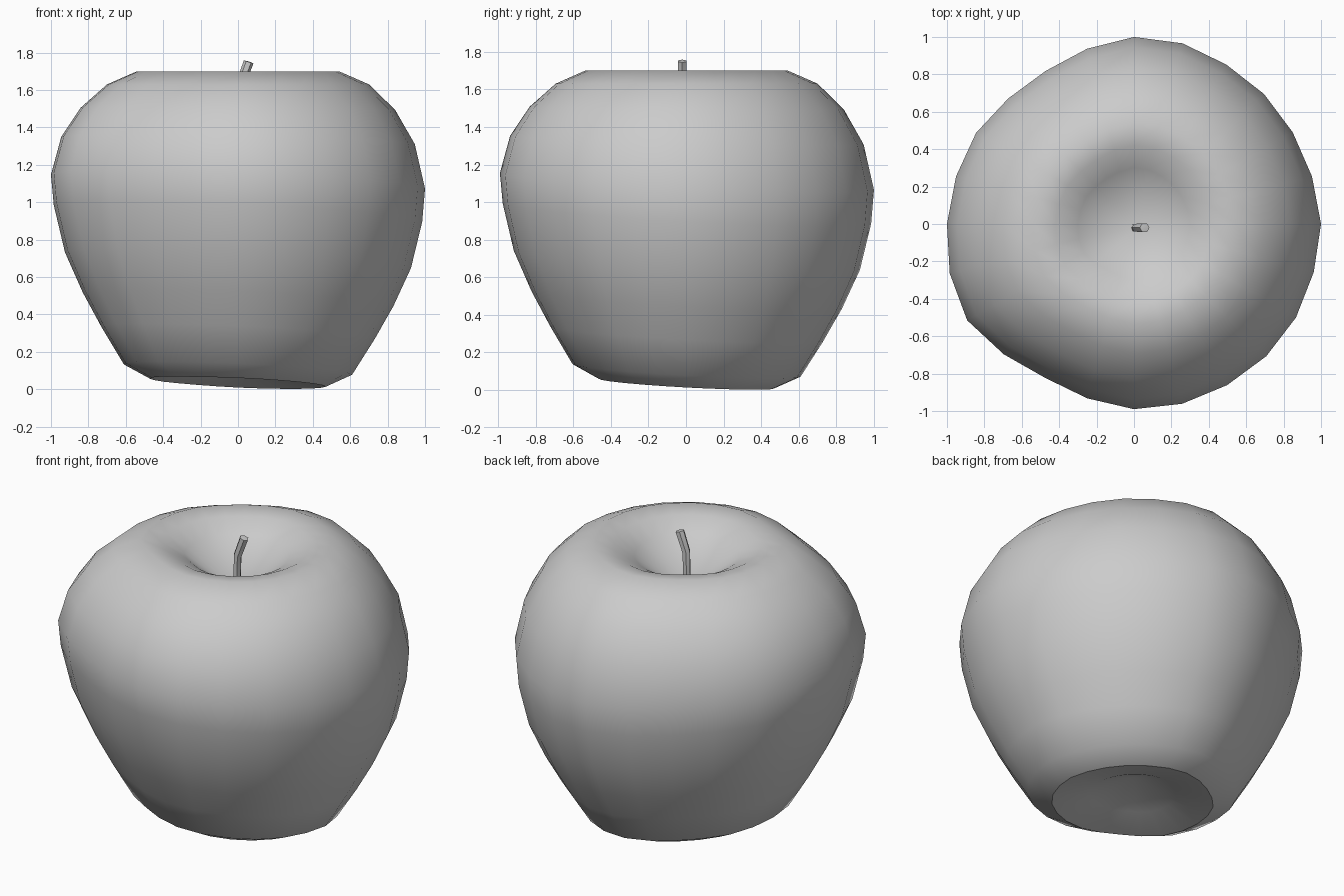
import bpy
import bmesh
from math import cos, sin, tau, radians

cube = bpy.data.objects.get("Cube")
if cube:
    bpy.data.objects.remove(cube, do_unlink=True)

grey = bpy.data.materials.new("plain grey")
grey.use_nodes = True
grey.diffuse_color = (0.6, 0.6, 0.6, 1)
grey.node_tree.nodes["Principled BSDF"].inputs["Base Color"].default_value = grey.diffuse_color


def loft(name, rings, low_tip, high_tip, smooth_angle):
    """Skin a stack of point rings, closed by a fan at each end."""
    bm = bmesh.new()
    loops = [[bm.verts.new(p) for p in ring] for ring in rings]
    n = len(loops[0])
    for a, b in zip(loops, loops[1:]):
        for i in range(n):
            j = (i + 1) % n
            bm.faces.new((a[i], a[j], b[j], b[i]))
    for loop, tip in ((loops[0], low_tip), (loops[-1], high_tip)):
        centre = bm.verts.new(tip)
        for i in range(n):
            bm.faces.new((loop[i], loop[(i + 1) % n], centre))
    bmesh.ops.recalc_face_normals(bm, faces=bm.faces)
    mesh = bpy.data.meshes.new(name)
    bm.to_mesh(mesh)
    bm.free()
    mesh.materials.append(grey)
    obj = bpy.data.objects.new(name, mesh)
    bpy.context.collection.objects.link(obj)
    bpy.ops.object.select_all(action='DESELECT')
    obj.select_set(True)
    bpy.context.view_layer.objects.active = obj
    bpy.ops.object.shade_smooth_by_angle(angle=radians(smooth_angle))
    return obj


# Fruit body: half profile from bottom hollow to top hollow
profile = [(.25, .085), (.47, .035), (.61, .105), (.73, .3),
           (.83, .48), (.925, .69), (.985, .94), (1.0, 1.11), (.945, 1.33),
           (.84, 1.5), (.7, 1.63), (.54, 1.7), (.42, 1.68), (.3, 1.62)]

# Uneven outline, seen from above, in equal angle steps
outline = [1, .985, .98, .983, .985, 1, 1, .97, .945, .95, .975, .985,
           1, 1.02, 1.03, .985, .95, .965, .99, .995, .995, 1, 1, .995]


def body_point(r, z, step):
    angle = tau * step / len(outline)
    r *= outline[step]
    x, y = r * cos(angle), r * sin(angle)
    # The lower half leans down toward the back and left
    lean = min(1, max(0, (1.6 - z) / .6))
    return x, y, max(0, z - lean * (.045 * x + .055 * y))


body_rings = [[body_point(r, z, s) for s in range(len(outline))] for r, z in profile]
loft("fruit_body", body_rings, (0, 0, .19), (.01, -.02, 1.41), 35)

# Bent stem
stem_path = [(.005, 1.38, .022), (.012, 1.63, .024), (.057, 1.75, .026)]
stem_rings = [[(x + r * cos(tau * i / 6), -.02 + r * sin(tau * i / 6),
                z - .3 * r * cos(tau * i / 6)) for i in range(6)]
              for x, z, r in stem_path]
loft("stem", stem_rings, (.005, -.02, 1.38), (.057, -.02, 1.753), 30)
